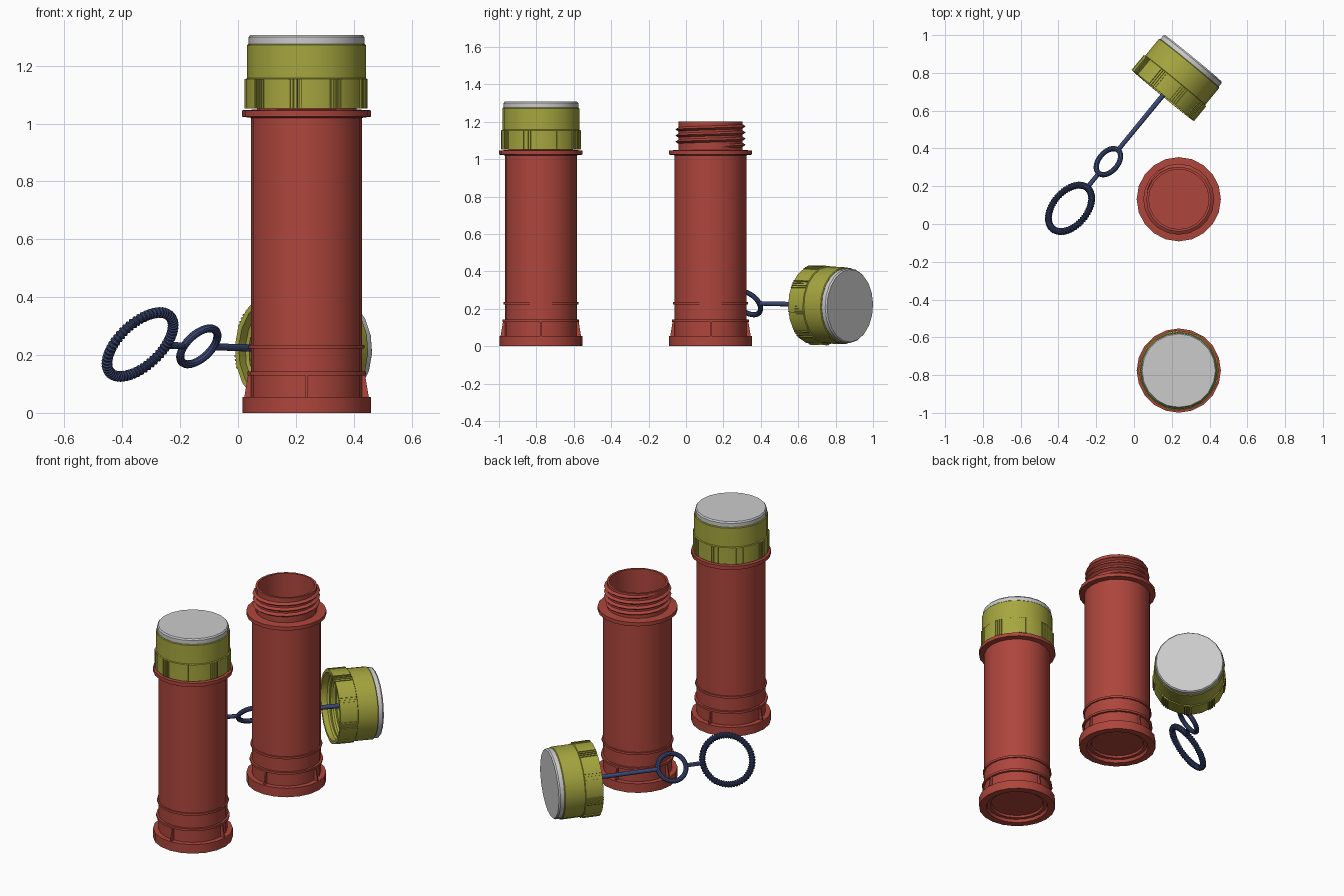
import bpy, bmesh, math
from mathutils import Matrix, Vector

if "Cube" in bpy.data.objects:
    bpy.data.objects.remove(bpy.data.objects["Cube"])

SIDES = 20


def material(name, rgb):
    m = bpy.data.materials.new(name)
    m.diffuse_color = (*rgb, 1)
    m.use_nodes = True
    m.node_tree.nodes["Principled BSDF"].inputs["Base Color"].default_value = m.diffuse_color
    return m


RED = material("red_plastic", (0.42, 0.06, 0.045))
OLIVE = material("olive_plastic", (0.38, 0.38, 0.05))
BLUE = material("blue_plastic", (0.045, 0.065, 0.18))


def finish(bm, name, matrix, mat=None):
    bmesh.ops.recalc_face_normals(bm, faces=bm.faces)
    me = bpy.data.meshes.new(name)
    bm.to_mesh(me)
    bm.free()
    ob = bpy.data.objects.new(name, me)
    bpy.context.collection.objects.link(ob)
    ob.matrix_world = matrix
    if mat:
        me.materials.append(mat)
    bpy.ops.object.select_all(action='DESELECT')
    ob.select_set(True)
    bpy.context.view_layer.objects.active = ob
    bpy.ops.object.shade_smooth_by_angle(angle=math.radians(30))
    return ob


def lathe(bm, profile, n=SIDES):
    """Spin (radius, z) points around z; radius 0 becomes a single point."""
    rings = []
    for r, z in profile:
        if r == 0:
            rings.append([bm.verts.new((0, 0, z))] * n)
        else:
            rings.append([bm.verts.new((r * math.cos(2 * math.pi * i / n),
                                        r * math.sin(2 * math.pi * i / n), z)) for i in range(n)])
    for a, b in zip(rings, rings[1:]):
        for i in range(n):
            k = (i + 1) % n
            quad = list(dict.fromkeys((a[i], a[k], b[k], b[i])))
            if len(quad) > 2:
                bm.faces.new(quad)


def thread(bm, root, crest, z0, pitch, turns):
    """Sweep a triangular ridge along a helix with tapered ends."""
    steps = int(turns * SIDES)
    prev = None
    for i in range(steps + 1):
        a = 2 * math.pi * i / SIDES
        fade = min(1, i / 4, (steps - i) / 4)
        z = z0 + pitch * i / SIDES
        sec = [bm.verts.new((r * math.cos(a), r * math.sin(a), z + dz))
               for r, dz in ((root, -0.013), (root + (crest - root) * max(fade, 0.05), 0), (root, 0.013))]
        if prev:
            for j in range(3):
                k = (j + 1) % 3
                bm.faces.new((prev[j], prev[k], sec[k], sec[j]))
        else:
            bm.faces.new(sec)
        prev = sec
    bm.faces.new(prev)


def bottle(name, matrix):
    # body with stepped foot, hoops, collar and hollow neck
    bm = bmesh.new()
    lathe(bm, [(0, .03), (.15, .03), (.155, .018), (.175, .018), (.18, 0), (.222, 0), (.222, .055),
               (.192, .055), (.192, .13), (.205, .13), (.205, .143), (.192, .143),
               (.192, .222), (.2, .222), (.2, .235), (.192, .235),
               (.192, 1.02), (.223, 1.024), (.223, 1.046), (.172, 1.049), (.172, 1.2),
               (.159, 1.2), (.159, 1.04), (.178, 1.02), (.178, .05), (0, .05)])
    finish(bm, name + "_body", matrix, RED)
    # four thin tapered ribs above the foot
    bm = bmesh.new()
    for q in range(4):
        rot = Matrix.Rotation(q * math.pi / 2, 4, 'Z')
        pair = [[bm.verts.new(rot @ Vector((r, y, z)))
                 for r, z in ((.185, .05), (.216, .05), (.202, .133), (.185, .133))]
                for y in (-.004, .004)]
        bm.faces.new(pair[0])
        bm.faces.new(pair[1])
        for j in range(4):
            k = (j + 1) % 4
            bm.faces.new((pair[0][j], pair[0][k], pair[1][k], pair[1][j]))
    finish(bm, name + "_foot_ribs", matrix, RED)
    # screw thread on the neck
    bm = bmesh.new()
    thread(bm, .169, .188, 1.068, .033, 3.5)
    finish(bm, name + "_neck_thread", matrix, RED)


def cap(name, matrix):
    # hollow cap shell
    bm = bmesh.new()
    lathe(bm, [(0, .2), (.194, .2), (.194, 0), (.211, 0), (.211, .102), (.206, .105),
               (.206, .219), (.202, .223), (0, .223)])
    finish(bm, name + "_shell", matrix, OLIVE)
    # nine groups of grip ridges
    bm = bmesh.new()
    for g in range(9):
        for k in range(4):
            a = math.radians(g * 40 - 101 + (k - 1.5) * 3.6)
            m = (Matrix.Rotation(a, 4, 'Z') @ Matrix.Translation((.208, 0, .0515))
                 @ Matrix.Diagonal((.013, .006, .101, 1)))
            bmesh.ops.create_cube(bm, size=1, matrix=m)
    finish(bm, name + "_grips", matrix, OLIVE)
    # inner screw thread
    bm = bmesh.new()
    thread(bm, .196, .186, .025, .033, 3.2)
    finish(bm, name + "_inner_thread", matrix, OLIVE)
    # grey disc on top
    bm = bmesh.new()
    lathe(bm, [(0, .222), (.2, .222), (.2, .247), (.194, .255), (0, .255)])
    finish(bm, name + "_top_disc", matrix)


def hoop(name, matrix, z, major, minor, n, teeth=False):
    """Ring lying in the local xz plane, optionally toothed."""
    bm = bmesh.new()
    m = 10
    rows = []
    for i in range(n):
        a = 2 * math.pi * i / n
        t = minor * (.78 if teeth and i % 4 < 2 else 1)
        rows.append([])
        for j in range(m):
            b = 2 * math.pi * j / m
            r = major + t * math.cos(b)
            rows[-1].append(bm.verts.new((r * math.cos(a), t * math.sin(b), z + r * math.sin(a))))
    for i in range(n):
        c, d = rows[i], rows[(i + 1) % n]
        for j in range(m):
            k = (j + 1) % m
            bm.faces.new((c[j], d[j], d[k], c[k]))
    finish(bm, name, matrix, BLUE)


# Two bottles, the front one closed
closed_pos, open_pos = (.237, -.776, 0), (.237, .131, 0)
bottle("closed_bottle", Matrix.Translation(closed_pos))
bottle("open_bottle", Matrix.Translation(open_pos))
cap("closed_cap", Matrix.Translation(closed_pos) @ Matrix.Translation((0, 0, 1.052)))

# Lying cap frame: local z along the wand axis, local x in the hoop plane
yaw, tilt = math.radians(50.6), math.radians(51)
axis = Vector((math.cos(yaw), math.sin(yaw), -.02)).normalized()
side = axis.cross(Vector((0, 0, 1))).normalized()
up = side.cross(axis)
wx = side * math.cos(tilt) + up * math.sin(tilt)
wy = axis.cross(wx)
lying = Matrix.Translation((.152, .68, .221)) @ Matrix((wx, wy, axis)).transposed().to_4x4()
cap("loose_cap", lying)

# Wand: stem, small hoop, connector, toothed large hoop
bm = bmesh.new()
lathe(bm, [(0, -.375), (.012, -.375), (.014, .205), (0, .205)], 12)
finish(bm, "wand_stem", lying, BLUE)
hoop("wand_small_hoop", lying, -.453, .08, .014, 32)
bm = bmesh.new()
lathe(bm, [(0, -.63), (.012, -.63), (.012, -.535), (0, -.535)], 12)
finish(bm, "wand_connector", lying, BLUE)
hoop("wand_large_hoop", lying, -.773, .142, .019, 240, True)
